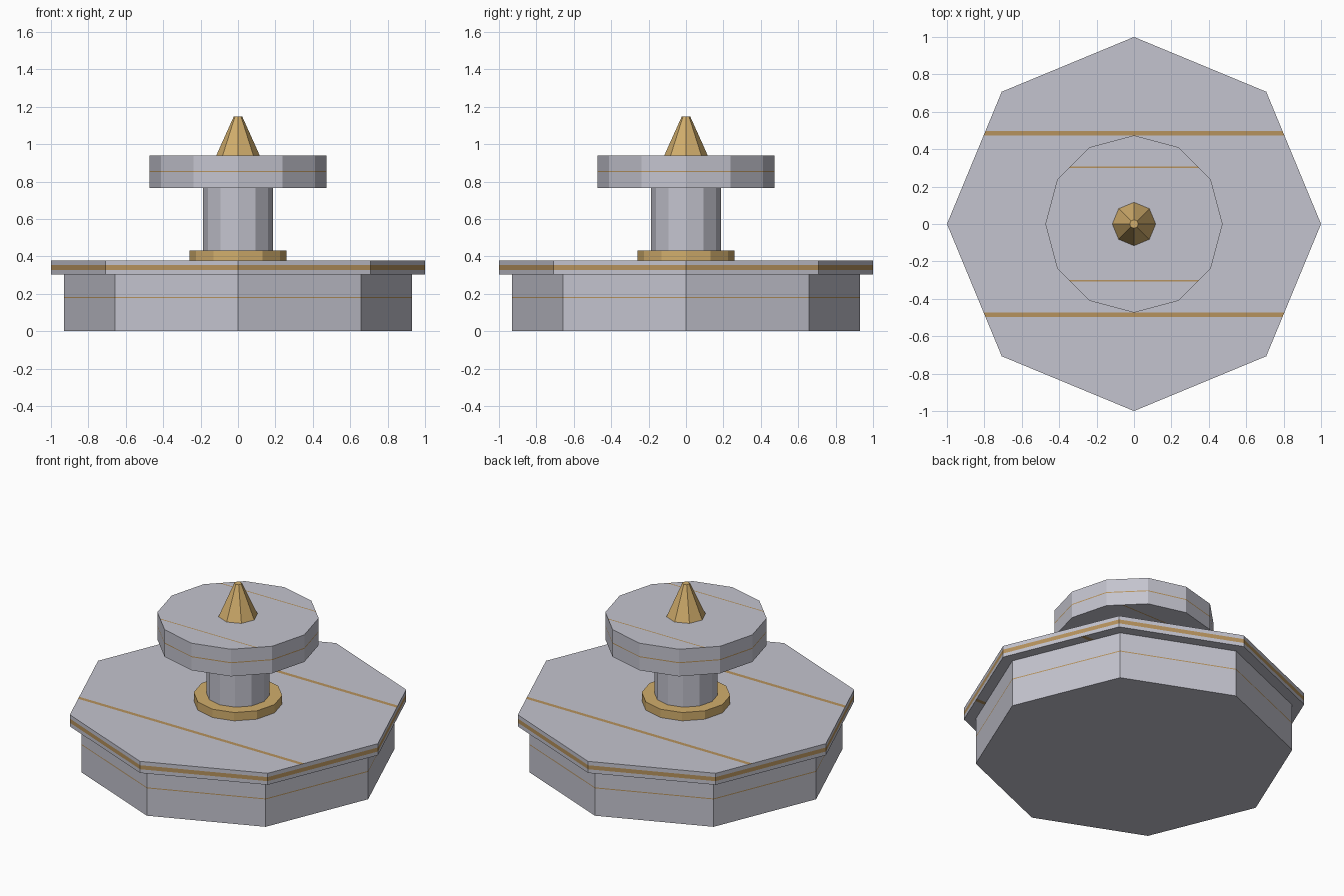
import bpy, bmesh
from mathutils import Matrix

if "Cube" in bpy.data.objects:
    bpy.data.objects.remove(bpy.data.objects["Cube"])


def material(name, rgb):
    m = bpy.data.materials.new(name)
    m.diffuse_color = (*rgb, 1.0)
    m.use_nodes = True
    m.node_tree.nodes["Principled BSDF"].inputs["Base Color"].default_value = m.diffuse_color
    return m


GREY = material("pale_grey", (0.55, 0.55, 0.62))
GOLD = material("gold", (0.64, 0.42, 0.15))
BRONZE = material("bronze_stripe", (0.47, 0.29, 0.11))


def prism(name, sides, r_low, r_high, z0, z1, mat, band=None, stripe=None):
    """Upright prism or cone. band = (z, width) cut round the sides,
    stripe = (y, width) cut across the flat faces at +y and -y."""
    bm = bmesh.new()
    bmesh.ops.create_cone(bm, cap_ends=True, segments=sides, radius1=r_low,
                          radius2=r_high, depth=z1 - z0,
                          matrix=Matrix.Translation((0, 0, (z0 + z1) / 2)))

    def cut(co, no):
        bmesh.ops.bisect_plane(bm, geom=bm.verts[:] + bm.edges[:] + bm.faces[:],
                               plane_co=co, plane_no=no, dist=1e-5)

    if band:
        for s in (-0.5, 0.5):
            cut((0, 0, band[0] + s * band[1]), (0, 0, 1))
    if stripe:
        for side in (-1, 1):
            for s in (-0.5, 0.5):
                cut((0, side * stripe[0] + s * stripe[1], 0), (0, 1, 0))
    bm.normal_update()
    for f in bm.faces:
        c = f.calc_center_median()
        flat = abs(f.normal.z) > 0.9
        if band and not flat and abs(c.z - band[0]) < band[1] / 2:
            f.material_index = 1
        if stripe and flat and abs(abs(c.y) - stripe[0]) < stripe[1] / 2:
            f.material_index = 1
    me = bpy.data.meshes.new(name)
    bm.to_mesh(me)
    bm.free()
    me.materials.append(mat)
    if band or stripe:
        me.materials.append(BRONZE)
    ob = bpy.data.objects.new(name, me)
    bpy.context.collection.objects.link(ob)
    return ob


# Octagonal plinth and overhanging slab
prism("plinth", 8, 0.93, 0.93, 0.0, 0.303, GREY, band=(0.18, 0.006))
prism("slab", 8, 1.0, 1.0, 0.303, 0.378, GREY,
      band=(0.34, 0.026), stripe=(0.485, 0.026))
# Column with gold collar
prism("collar", 12, 0.26, 0.26, 0.378, 0.432, GOLD)
prism("column", 12, 0.186, 0.186, 0.378, 0.765, GREY)
# Capital disc and spike
prism("capital", 12, 0.474, 0.474, 0.765, 0.94, GREY,
      band=(0.853, 0.006), stripe=(0.304, 0.008))
prism("spike", 8, 0.116, 0.023, 0.94, 1.147, GOLD)
